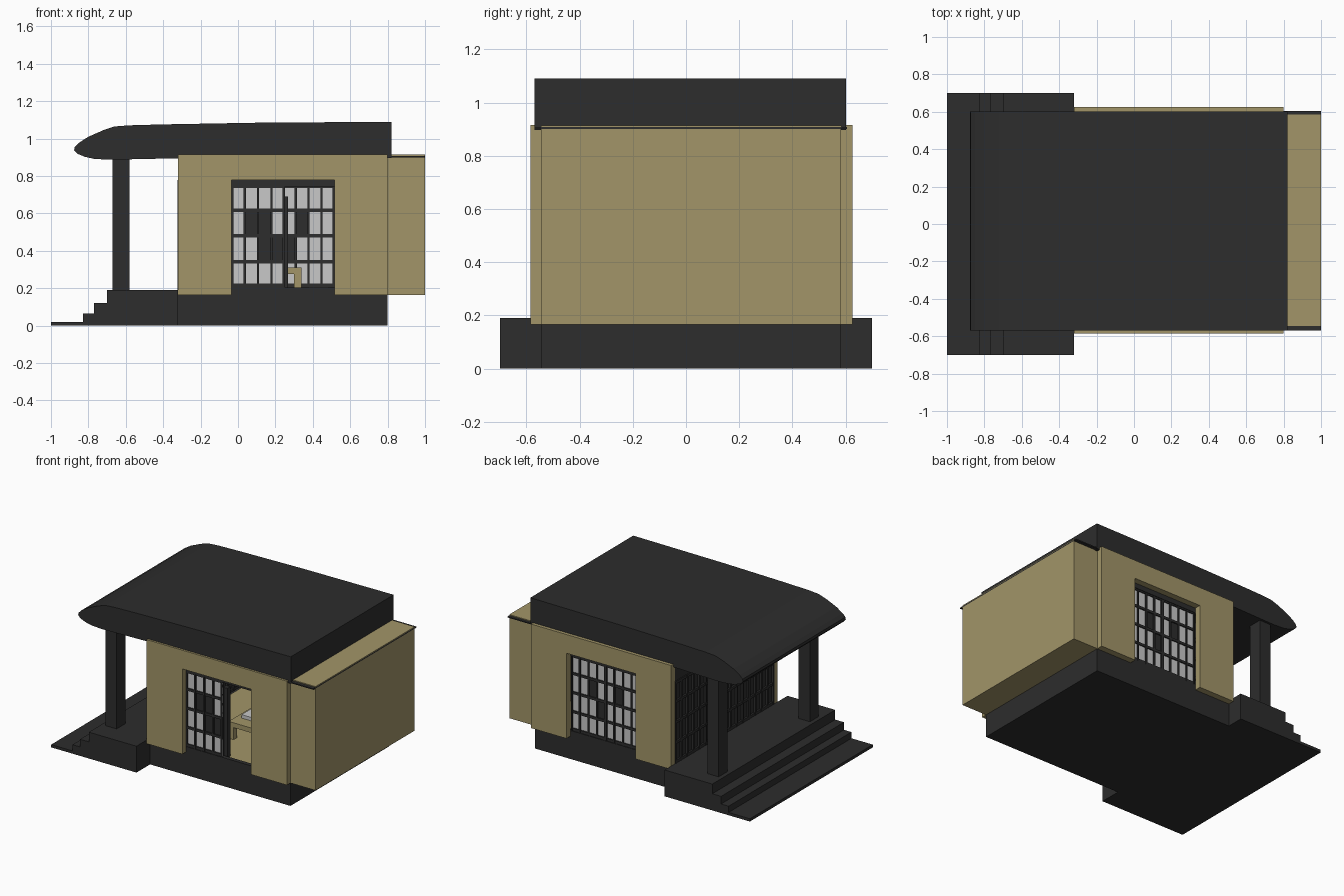
import bpy, bmesh
from mathutils import Vector

cube = bpy.data.objects.get("Cube")
if cube:
    bpy.data.objects.remove(cube)


def material(name, rgb):
    m = bpy.data.materials.new(name)
    m.use_nodes = True
    m.diffuse_color = (*rgb, 1)
    bsdf = m.node_tree.nodes["Principled BSDF"]
    bsdf.inputs["Base Color"].default_value = (*rgb, 1)
    bsdf.inputs["Roughness"].default_value = 0.9
    return m


KHAKI = material("khaki plaster", (0.36, 0.30, 0.14))
DARK = material("charcoal wood", (0.026, 0.026, 0.026))
PAPER = material("paper white", (0.58, 0.58, 0.58))


def finish(name, bm, mat):
    bmesh.ops.recalc_face_normals(bm, faces=bm.faces)
    mesh = bpy.data.meshes.new(name)
    bm.to_mesh(mesh)
    bm.free()
    mesh.materials.append(mat)
    ob = bpy.data.objects.new(name, mesh)
    bpy.context.collection.objects.link(ob)
    return ob


def boxes(name, mat, spans):
    """One object made of boxes, each given as (x range, y range, z range)."""
    bm = bmesh.new()
    for span in spans:
        lo, hi = (Vector([r[i] for r in span]) for i in (0, 1))
        verts = bmesh.ops.create_cube(bm, size=1)["verts"]
        for v in verts:
            v.co = Vector([(lo[i] + hi[i]) / 2 + v.co[i] * (hi[i] - lo[i]) for i in range(3)])
    return finish(name, bm, mat)


def extrude_y(name, mat, outline, y0, y1):
    """Extrude an outline in x and z between two depths."""
    bm = bmesh.new()
    face = bm.faces.new([bm.verts.new((x, y0, z)) for x, z in outline])
    new = bmesh.ops.extrude_face_region(bm, geom=[face])["geom"]
    bmesh.ops.translate(bm, vec=(0, y1 - y0, 0),
                        verts=[g for g in new if isinstance(g, bmesh.types.BMVert)])
    return finish(name, bm, mat)


def lattice(name, start, end, depth, z0, z1, cols, rows=4, along_x=True,
            thick=0.024, pane_mat=None, blanks=()):
    """Framed lattice screen with thin panes; blanks are (row, column) in dark wood."""
    def span(a, b, half, c, d):
        flat = (depth - half, depth + half)
        return ((a, b), flat, (c, d)) if along_x else (flat, (a, b), (c, d))

    t = thick / 2
    pitch, rise = (end - start) / cols, (z1 - z0) / rows
    bars = []
    for i in range(cols + 1):
        w = 0.011 if i % 4 == 0 else 0.006
        x = start + i * pitch
        bars.append(span(max(x - w, start), min(x + w, end), t, z0, z1))
    for j in range(rows + 1):
        w = 0.02 if j in (0, rows) else 0.009
        z = z0 + j * rise
        bars.append(span(start, end, t * 0.9, max(z - w, z0), min(z + w, z1)))
    light, dark = [], []
    for j in range(rows):
        for i in range(cols):
            x, z = start + i * pitch, z1 - (j + 1) * rise
            target = dark if (j, i) in blanks else light
            target.append(span(x, x + pitch, 0.003, z, z + rise))
    boxes(name + "_frame", DARK, bars)
    boxes(name + "_panes", pane_mat, light)
    if dark:
        boxes(name + "_solid_panes", DARK, dark)


# Foundation, floor and stepped porch
boxes("foundation", DARK, [((-0.32, 0.8), (-0.545, 0.58), (0, 0.168))])
boxes("room_floor", KHAKI, [((-0.28, 0.8), (-0.51, 0.545), (0.168, 0.188))])
extrude_y("porch_steps", DARK,
          [(-1, 0), (-1, 0.02), (-0.83, 0.02), (-0.83, 0.065), (-0.77, 0.065), (-0.77, 0.12),
           (-0.7, 0.12), (-0.7, 0.19), (-0.32, 0.19), (-0.32, 0)], -0.7, 0.7)

# Porch columns
for side, y in (("front", -0.505), ("back", 0.535)):
    boxes(side + "_column", DARK, [((-0.67, -0.58), (y - 0.05, y + 0.05), (0.19, 0.91))])

# Roof with a rounded nose over the porch
extrude_y("roof", DARK,
          [(0.82, 0.897), (0.82, 1.09), (0.1, 1.085), (-0.4, 1.076), (-0.58, 1.071),
           (-0.66, 1.065), (-0.72, 1.045), (-0.8, 1.01), (-0.85, 0.978), (-0.873, 0.955),
           (-0.876, 0.938), (-0.86, 0.92), (-0.82, 0.903), (-0.77, 0.892), (-0.69, 0.887),
           (-0.32, 0.895)], -0.57, 0.602)

# Long walls, each with a tall opening
wall = [(-0.32, 0.165), (-0.32, 0.915), (0.8, 0.915), (0.8, 0.165),
        (0.515, 0.165), (0.515, 0.78), (-0.035, 0.78), (-0.035, 0.165)]
extrude_y("front_wall", KHAKI, wall, -0.585, -0.545)
extrude_y("back_wall", KHAKI, wall, 0.58, 0.626)

# Side alcove and its thin roof
boxes("alcove", KHAKI, [((0.795, 1), (-0.545, 0.582), (0.165, 0.9))])
boxes("alcove_eave", DARK, [((0.8, 1), (-0.57, 0.605), (0.9, 0.908))])
boxes("alcove_cap", KHAKI, [((0.8, 1), (-0.545, 0.585), (0.908, 0.914))])

# Sliding screens: front one stands half open
lattice("front_screen", -0.035, 0.25, -0.53, 0.205, 0.755, 4, pane_mat=PAPER,
        blanks=((1, 1), (1, 2), (2, 2), (2, 3)))
lattice("back_screen", -0.035, 0.515, 0.565, 0.205, 0.755, 8, pane_mat=PAPER,
        blanks=((1, 2), (2, 4), (1, 5)))
for side, y in (("front", -0.53), ("back", 0.565)):
    boxes(side + "_screen_rails", DARK,
          [((-0.06, 0.54), (y - 0.015, y + 0.015), z) for z in ((0.168, 0.205), (0.745, 0.79))])

# Entrance screens facing the porch
lattice("entrance_screen", -0.545, 0.58, -0.305, 0.19, 0.78, 16, along_x=False,
        thick=0.036, pane_mat=DARK)
boxes("entrance_lintel", DARK, [((-0.315, -0.285), (-0.545, 0.58), (0.78, 0.897))])

# Furniture seen through the open screen
boxes("standing_panel", DARK, [((0.235, 0.268), (-0.505, -0.47), (0.188, 0.69))])
boxes("low_table", KHAKI,
      [((0.1, 0.34), (-0.25, 0.05), (0.275, 0.31))] +
      [((x, x + 0.04), (y, y + 0.04), (0.188, 0.275)) for x in (0.1, 0.3) for y in (-0.25, 0.01)])
boxes("table_tray", PAPER, [((0.14, 0.24), (-0.16, -0.04), (0.31, 0.335))])
boxes("floor_cushion", PAPER, [((0.38, 0.48), (-0.15, -0.03), (0.188, 0.206))])
